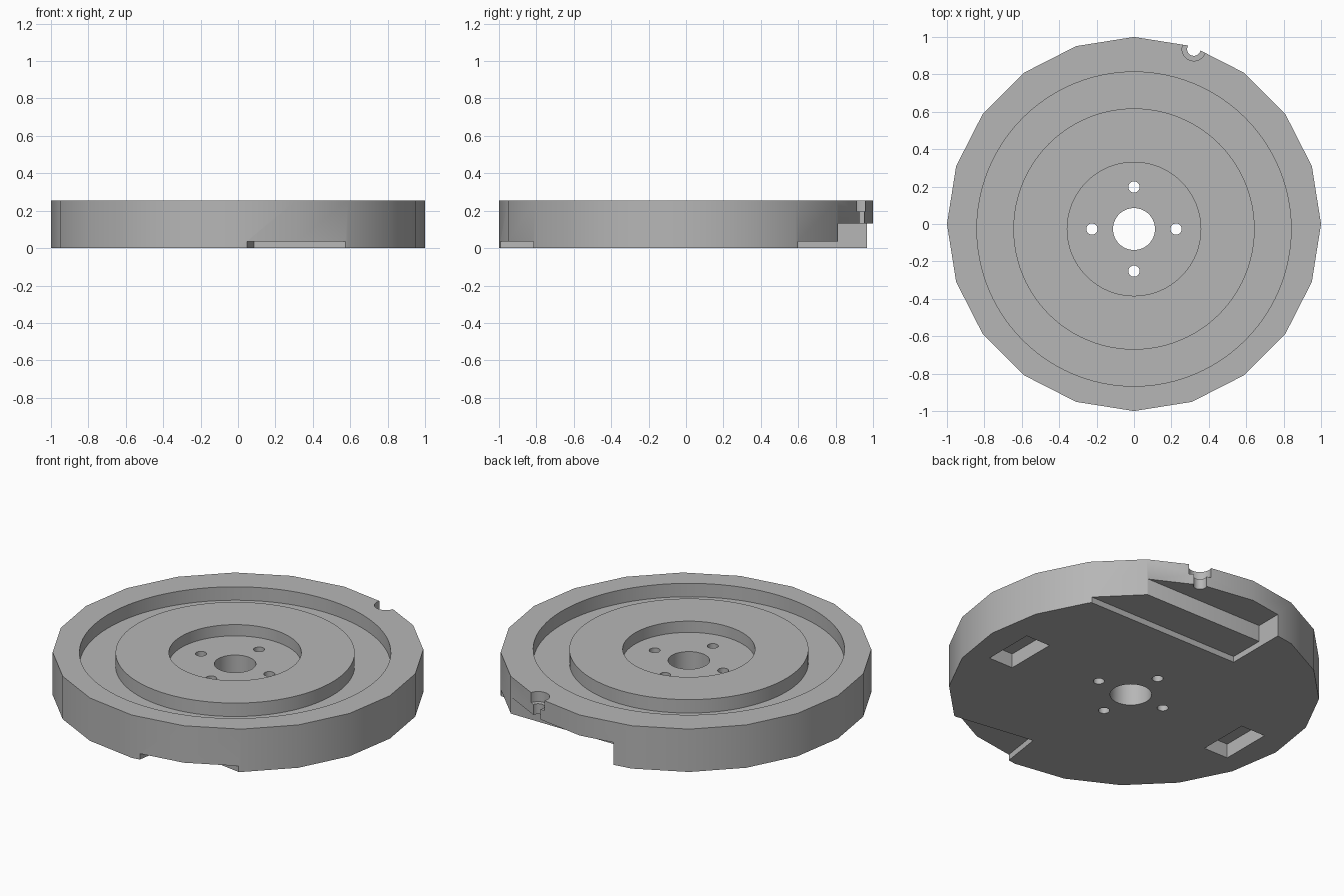
import bpy
import math

if "Cube" in bpy.data.objects:
    bpy.data.objects.remove(bpy.data.objects["Cube"], do_unlink=True)

HEIGHT = 0.255
HUB_Y = -0.027      # the turned features sit slightly off the blank's centre


def cylinder(name, radius, z0, z1, x=0, y=HUB_Y, sides=96):
    bpy.ops.mesh.primitive_cylinder_add(vertices=sides, radius=radius, depth=z1 - z0,
                                        location=(x, y, (z0 + z1) / 2))
    obj = bpy.context.object
    obj.name = name
    return obj


def box(name, x0, x1, y0, y1, top, turn=0):
    """Cutter box reaching from below the base up to the given height."""
    bottom = -0.1
    bpy.ops.mesh.primitive_cube_add(size=1, rotation=(0, 0, turn),
                                    location=((x0 + x1) / 2, (y0 + y1) / 2, (top + bottom) / 2))
    obj = bpy.context.object
    obj.name = name
    obj.scale = (x1 - x0, y1 - y0, top - bottom)
    return obj


def combine(tool, operation="DIFFERENCE"):
    """Apply a boolean to the plate and discard the tool."""
    bpy.context.view_layer.update()
    mod = plate.modifiers.new(tool.name, "BOOLEAN")
    mod.operation = operation
    mod.solver = "EXACT"
    mod.object = tool
    bpy.context.view_layer.objects.active = plate
    bpy.ops.object.modifier_apply(modifier=mod.name)
    bpy.data.objects.remove(tool, do_unlink=True)


# Twenty-sided blank, with a corner on each axis
plate = cylinder("base_plate", 1, 0, HEIGHT, y=0, sides=20)

# Ring groove around a raised island, then the hub recess
combine(cylinder("ring_groove", 0.84, HEIGHT - 0.08, 0.4))
combine(cylinder("island", 0.645, 0.12, HEIGHT), "UNION")
combine(cylinder("hub_recess", 0.357, HEIGHT - 0.067, 0.4))

# Shaft hole and four bolt holes
combine(cylinder("shaft_hole", 0.112, -0.1, 0.4))
for i in range(4):
    a = i * math.pi / 2
    combine(cylinder("bolt_hole", 0.03, -0.1, 0.4, 0.225 * math.cos(a),
                     HUB_Y + 0.225 * math.sin(a), 32))

# Pair of blind slots underneath
for side in (-1, 1):
    xs = sorted((side * 0.677, side * 0.837))
    combine(box("slot", xs[0], xs[1], -0.215, 0.097, 0.085))

# Stepped relief under the back edge
combine(box("shallow_step", -0.2, 1.2, 0.598, 1.2, 0.035))
combine(box("deep_step", -0.2, 1.2, 0.812, 1.2, 0.133))

# Shallow slanted relief under the front edge
turn = math.radians(-8.3)
corner_x, corner_y, length, width = 0.085, -0.745, 0.9, 0.6
cx = corner_x + length / 2 * math.cos(turn) + width / 2 * math.sin(turn)
cy = corner_y + length / 2 * math.sin(turn) - width / 2 * math.cos(turn)
combine(box("front_relief", cx - length / 2, cx + length / 2,
            cy - width / 2, cy + width / 2, 0.035, turn))

# Counterbored half hole on the back rim
combine(cylinder("edge_bore", 0.036, -0.1, 0.4, 0.32, 0.935, 32))
combine(cylinder("edge_counterbore", 0.063, 0.195, 0.4, 0.32, 0.935, 32))

# Single grey finish
grey = bpy.data.materials.new("plain_grey")
grey.use_nodes = True
colour = (0.47, 0.47, 0.47, 1)
grey.diffuse_color = colour
grey.node_tree.nodes["Principled BSDF"].inputs["Base Color"].default_value = colour
plate.data.materials.clear()
plate.data.materials.append(grey)
for face in plate.data.polygons:
    face.material_index = 0

bpy.ops.object.select_all(action="DESELECT")
plate.select_set(True)
bpy.context.view_layer.objects.active = plate
bpy.ops.object.shade_smooth_by_angle(angle=math.radians(30))
